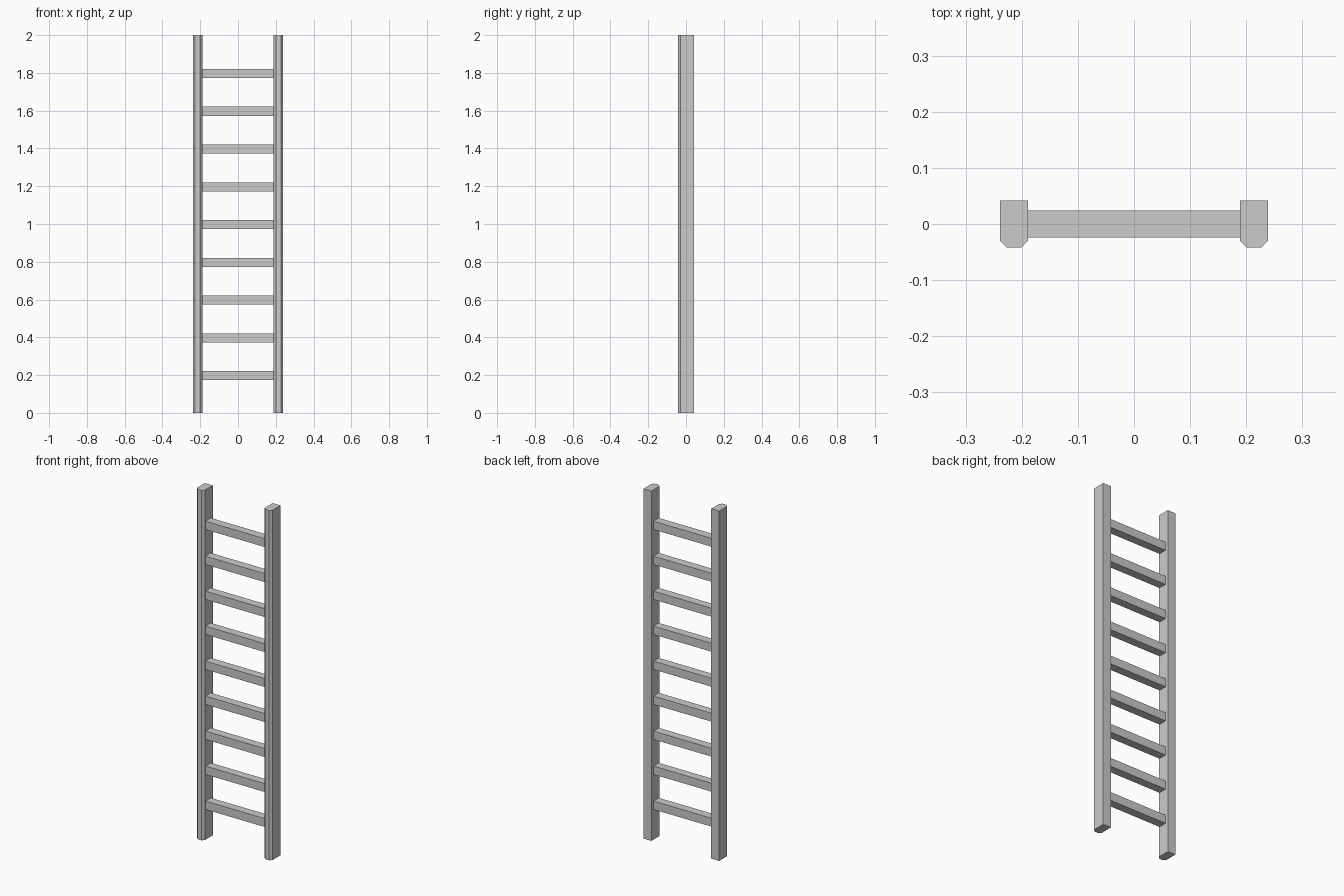
import bpy, bmesh

if "Cube" in bpy.data.objects:
    bpy.data.objects.remove(bpy.data.objects["Cube"])

HEIGHT = 2.0
RAIL_IN, RAIL_OUT, RAIL_Y = 0.189, 0.239, 0.042
CHAMFER = 0.0125
RUNG = 0.048


def make_object(name, bm):
    bmesh.ops.recalc_face_normals(bm, faces=bm.faces)
    mesh = bpy.data.meshes.new(name)
    bm.to_mesh(mesh)
    bm.free()
    obj = bpy.data.objects.new(name, mesh)
    bpy.context.collection.objects.link(obj)
    return obj


def side_rail(name, side):
    # Profile with both front corners chamfered, extruded to full height
    profile = [(RAIL_IN, RAIL_Y), (RAIL_IN, -RAIL_Y + CHAMFER),
               (RAIL_IN + CHAMFER, -RAIL_Y), (RAIL_OUT - CHAMFER, -RAIL_Y),
               (RAIL_OUT, -RAIL_Y + CHAMFER), (RAIL_OUT, RAIL_Y)]
    bm = bmesh.new()
    face = bm.faces.new([bm.verts.new((side * x, y, 0)) for x, y in profile])
    top = bmesh.ops.extrude_face_region(bm, geom=[face])["geom"]
    bmesh.ops.translate(bm, vec=(0, 0, HEIGHT),
                        verts=[v for v in top if isinstance(v, bmesh.types.BMVert)])
    return make_object(name, bm)


def rung(name, z):
    # Square bar spanning between the rails
    bm = bmesh.new()
    bmesh.ops.create_cube(bm, size=1)
    bmesh.ops.scale(bm, vec=(2 * RAIL_IN, RUNG, RUNG), verts=bm.verts)
    obj = make_object(name, bm)
    obj.location.z = z
    return obj


# Side rails
side_rail("left_rail", -1)
side_rail("right_rail", 1)

# Nine evenly spaced rungs
for i in range(1, 10):
    rung(f"rung_{i}", 0.2 * i - 0.003)
